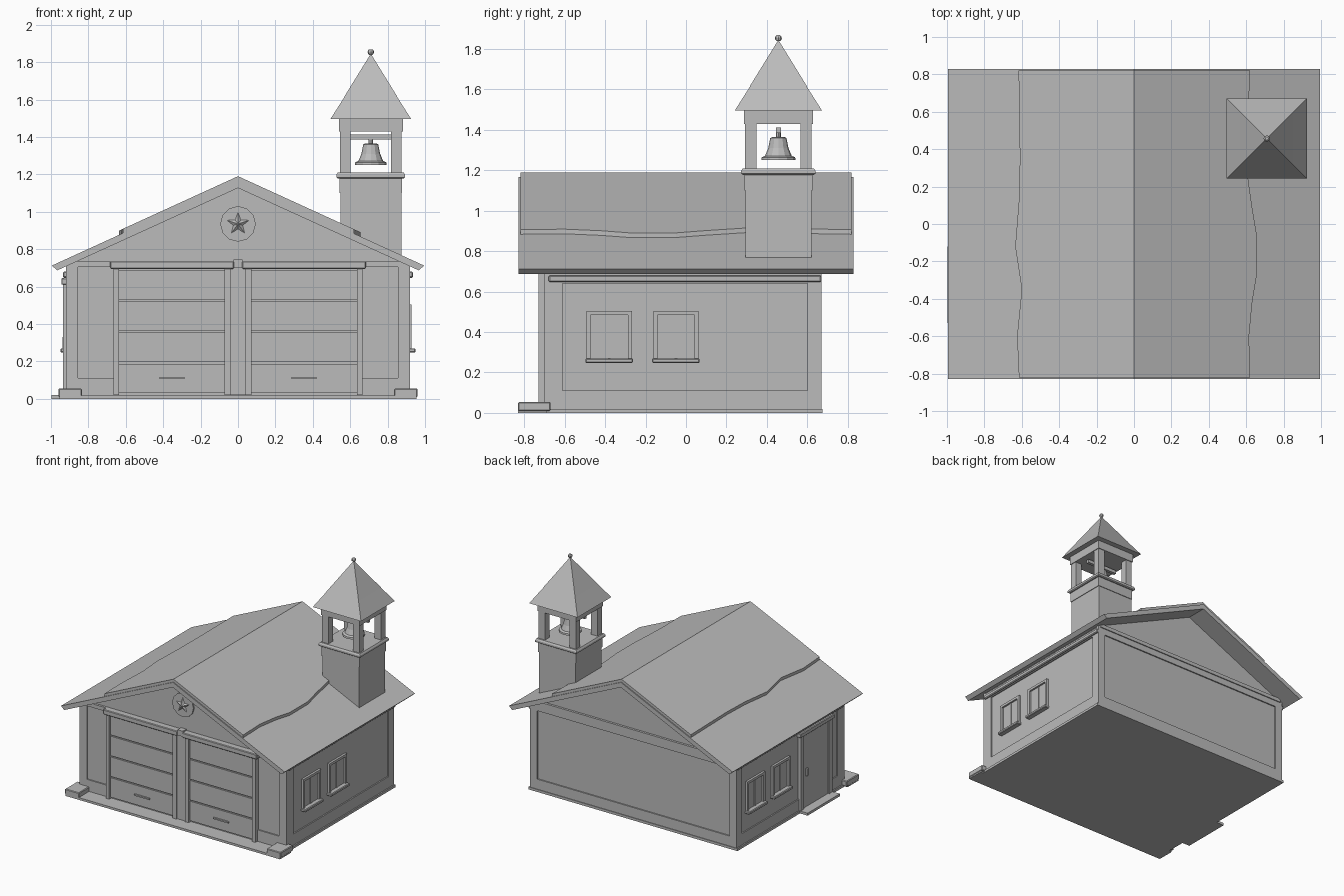
import bpy, bmesh, math
from mathutils import Vector

cube = bpy.data.objects.get("Cube")
if cube:
    bpy.data.objects.remove(cube, do_unlink=True)

grey = bpy.data.materials.new("plain grey")
grey.use_nodes = True
grey.diffuse_color = (0.5, 0.5, 0.5, 1)
grey.node_tree.nodes["Principled BSDF"].inputs["Base Color"].default_value = (0.5, 0.5, 0.5, 1)


def finish(name, bm):
    bmesh.ops.recalc_face_normals(bm, faces=bm.faces)
    mesh = bpy.data.meshes.new(name)
    bm.to_mesh(mesh)
    bm.free()
    mesh.materials.append(grey)
    obj = bpy.data.objects.new(name, mesh)
    bpy.context.collection.objects.link(obj)
    return obj


def box(name, x0, x1, y0, y1, z0, z1, bevel=0):
    bm = bmesh.new()
    bmesh.ops.create_cube(bm, size=1)
    for v in bm.verts:
        v.co = ((x0 + x1) / 2 + v.co.x * (x1 - x0),
                (y0 + y1) / 2 + v.co.y * (y1 - y0),
                (z0 + z1) / 2 + v.co.z * (z1 - z0))
    obj = finish(name, bm)
    if bevel:
        mod = obj.modifiers.new("soft edges", "BEVEL")
        mod.width, mod.segments = bevel, 1
    return obj


def prism(name, points, offset):
    """Extrude a polygon by an offset vector."""
    bm = bmesh.new()
    face = bm.faces.new([bm.verts.new(p) for p in points])
    top = bmesh.ops.extrude_face_region(bm, geom=[face])["geom"]
    bmesh.ops.translate(bm, vec=Vector(offset), verts=[g for g in top if isinstance(g, bmesh.types.BMVert)])
    return finish(name, bm)


def lathe(name, profile, cx, cy, sides, turn=0.0):
    """Stack of rings (radius, height) joined into a closed solid."""
    bm = bmesh.new()
    rings = []
    for r, z in profile:
        angles = [turn + math.tau * i / sides for i in range(sides)]
        rings.append([bm.verts.new((cx + r * math.cos(a), cy + r * math.sin(a), z)) for a in angles])
    for a, b in zip(rings, rings[1:]):
        for i in range(sides):
            j = (i + 1) % sides
            bm.faces.new((a[i], a[j], b[j], b[i]))
    bm.faces.new(rings[0])
    bm.faces.new(rings[-1])
    bmesh.ops.remove_doubles(bm, verts=bm.verts, dist=0.0005)
    return finish(name, bm)


# Main building: gabled body
RIDGE, SLOPE, EAVE = 1.167, 0.457, 0.995
W, FRONT, BACK = 0.92, -0.70, 0.67
body = [(-0.91, 0.02), (0.91, 0.02), (0.91, 0.72), (0, 1.135), (-0.91, 0.72)]
prism("building_body", [(x, FRONT + 0.01, z) for x, z in body], (0, BACK - FRONT - 0.02, 0))
box("foundation", -0.93, 0.93, FRONT, 0.675, 0, 0.02)
box("front_apron", -0.955, 0.955, -0.83, FRONT + 0.01, 0, 0.018)

# Raised wall framing around recessed panels
for s, side in ((-1, "right"), (1, "left")):
    xa, xb = sorted((s * 0.90, s * W))
    box(side + "_wall_front_post", xa, xb, FRONT, -0.61, 0.02, 0.7)
    box(side + "_wall_back_post", xa, xb, 0.6, BACK, 0.02, 0.7)
    box(side + "_wall_base_rail", xa, xb, -0.61, 0.6, 0.02, 0.11)
    box(side + "_wall_top_rail", xa, xb, -0.61, 0.6, 0.64, 0.7)
    xa, xb = sorted((s * 0.91, s * 0.935))
    box(side + "_frieze", xa, xb, FRONT + 0.02, BACK, 0.647, 0.68, 0.006)
    xa, xb = sorted((s * 0.855, s * W))
    box(side + "_front_corner_board", xa, xb, FRONT, FRONT + 0.02, 0.02, 0.72)
    box(side + "_back_corner_board", xa, xb, BACK - 0.02, BACK, 0.02, 0.72)
    xa, xb = sorted((s * 0.66, s * 0.855))
    box(side + "_front_base_board", xa, xb, FRONT, FRONT + 0.02, 0.02, 0.11)
    xa, xb = sorted((s * 0.835, s * 0.96))
    box(side + "_corner_block", xa, xb, -0.83, -0.67, 0.01, 0.055, 0.005)
box("back_base_rail", -0.855, 0.855, BACK - 0.02, BACK, 0.02, 0.1)
box("back_top_rail", -0.855, 0.855, BACK - 0.02, BACK, 0.65, 0.7)
box("front_cornice", -0.9, 0.9, FRONT - 0.008, FRONT + 0.02, 0.705, 0.735)
box("back_cornice", -0.9, 0.9, BACK - 0.02, BACK + 0.008, 0.7, 0.73)

# Roof slab
low = RIDGE - SLOPE * EAVE
chevron = [(0, RIDGE), (EAVE, low), (EAVE - 0.028, low - 0.026), (0, RIDGE - 0.04),
           (-EAVE + 0.028, low - 0.026), (-EAVE, low)]
prism("roof_slab", [(x, -0.828, z) for x, z in chevron], (0, 1.656, 0))

# Upper roof covering with wavy lower edges
waves = {
    "left": [(-0.82, 0.62), (-0.6, 0.615), (-0.42, 0.632), (-0.28, 0.655), (-0.05, 0.655),
             (0.1, 0.63), (0.3, 0.602), (0.82, 0.62)],
    "right": [(-0.82, -0.615), (-0.6, -0.625), (-0.35, -0.6), (-0.12, -0.635),
              (0.13, -0.615), (0.35, -0.61), (0.82, -0.617)],
}
for side, wave in waves.items():
    outline = [(0, -0.82)] + [(x, y) for y, x in wave] + [(0, 0.82)]
    prism(side + "_roof_covering", [(x, y, RIDGE - SLOPE * abs(x) - 0.002) for x, y in outline], (0, 0, 0.025))

# Garage doors with stacked panels, frames and handles
for s, side in ((-1, "right"), (1, "left")):
    def span(a, b):
        return sorted((s * a, s * b))
    box(side + "_garage_backing", *span(0.07, 0.635), FRONT, FRONT + 0.02, 0.02, 0.7)
    for i in range(4):
        z = 0.03 + i * 0.167
        box(side + "_garage_panel", *span(0.072, 0.635), FRONT - 0.012, FRONT, z, z + 0.157)
    box(side + "_garage_handle", *span(0.285, 0.42), FRONT - 0.024, FRONT - 0.012, 0.105, 0.116)
    box(side + "_garage_jamb", *span(0.635, 0.665), FRONT - 0.03, FRONT + 0.01, 0.02, 0.7)
    box(side + "_garage_inner_jamb", *span(0.038, 0.072), FRONT - 0.03, FRONT + 0.01, 0.02, 0.7)
    box(side + "_garage_header", *span(0.022, 0.684), FRONT - 0.042, FRONT + 0.01, 0.695, 0.735, 0.005)
box("garage_center_post", -0.038, 0.038, FRONT - 0.02, FRONT + 0.01, 0.02, 0.7)
box("garage_center_bracket", -0.024, 0.024, FRONT - 0.035, FRONT + 0.01, 0.70, 0.745)

# Gable medallion with a faceted star
disc = [(0.095 * math.sin(math.tau * i / 12), 0.935 + 0.095 * math.cos(math.tau * i / 12)) for i in range(12)]
prism("gable_disc", [(x, FRONT + 0.015, z) for x, z in disc], (0, -0.017, 0))
bm = bmesh.new()
rim = []
for i in range(10):
    r, a = (0.062, 0.026)[i % 2], math.tau * i / 10
    rim.append(bm.verts.new((r * math.sin(a), FRONT - 0.002, 0.935 + r * math.cos(a))))
peak = bm.verts.new((0, FRONT - 0.02, 0.935))
for i in range(10):
    bm.faces.new((rim[i], rim[(i + 1) % 10], peak))
bm.faces.new(rim)
finish("gable_star", bm)


# Side windows: frame, mullion, sill
def window(side, s, y):
    def depth(d):
        return sorted((s * 0.90, s * (0.91 + d)))
    for e in (-1, 1):
        yc = y + e * 0.102
        box(side + "_window_jamb", *depth(0.018), yc - 0.01, yc + 0.01, 0.26, 0.505)
    box(side + "_window_head", *depth(0.018), y - 0.112, y + 0.112, 0.485, 0.505)
    box(side + "_window_mullion", *depth(0.008), y - 0.007, y + 0.007, 0.27, 0.485)
    box(side + "_window_pane", *depth(0.003), y - 0.092, y + 0.092, 0.27, 0.485)
    box(side + "_window_sill", *depth(0.04), y - 0.118, y + 0.118, 0.247, 0.27, 0.005)


for y in (-0.38, -0.05):
    window("left", 1, y)
for y in (0.43, 0.11):
    window("right", -1, y)

# Side entry door with step
for y in (-0.505, -0.145):
    box("entry_door_jamb", -0.935, -0.90, y - 0.02, y + 0.02, 0.02, 0.61)
box("entry_door_header", -0.945, -0.90, -0.54, -0.11, 0.61, 0.645, 0.005)
box("entry_door", -0.924, -0.90, -0.485, -0.165, 0.02, 0.61)
box("entry_door_handle", -0.938, -0.92, -0.22, -0.2, 0.27, 0.33)
box("entry_step", -0.998, -0.92, -0.53, -0.12, 0, 0.02)

# Bell tower
CX, CY, ROOT2 = 0.71, 0.457, math.sqrt(2)


def square(name, profile):
    return lathe(name, [(r * ROOT2, z) for r, z in profile], CX, CY, 4, math.pi / 4)


square("tower_shaft", [(0.163, 0.765), (0.163, 1.1), (0.168, 1.1), (0.168, 1.18)])
square("tower_ledge", [(0.176, 1.178), (0.184, 1.184), (0.184, 1.198), (0.176, 1.21)])
for sx in (-1, 1):
    for sy in (-1, 1):
        x, y = CX + sx * 0.137, CY + sy * 0.137
        box("tower_post", x - 0.028, x + 0.028, y - 0.028, y + 0.028, 1.2, 1.44)
square("tower_beam", [(0.171, 1.43), (0.171, 1.5)])
square("tower_roof", [(0.215, 1.497), (0.137, 1.62), (0.142, 1.615), (0, 1.845)])
lathe("finial_ball", [(0.017 * math.sin(math.pi * i / 6), 1.854 - 0.017 * math.cos(math.pi * i / 6))
                      for i in range(1, 6)], CX, CY, 8)

# Bell on its crossbar
box("bell_crossbar", CX - 0.137, CX + 0.137, CY - 0.012, CY + 0.012, 1.385, 1.412)
lathe("bell_stem", [(0.012, 1.35), (0.012, 1.39)], CX, CY, 8)
lathe("bell", [(0.085, 1.25), (0.083, 1.264), (0.066, 1.272), (0.05, 1.31), (0.04, 1.36), (0.03, 1.365)], CX, CY, 12)
